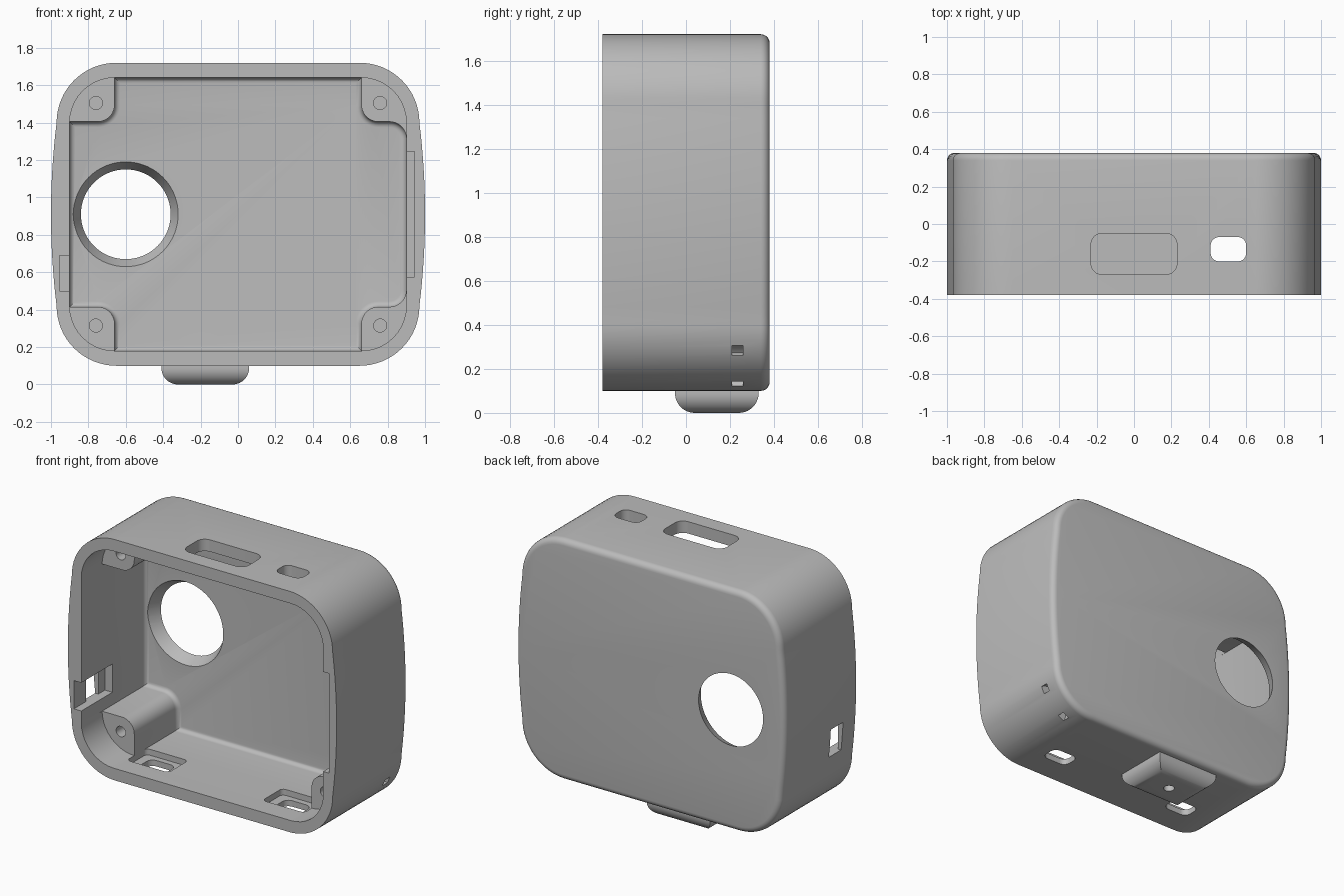
import bpy, bmesh, math
from mathutils import Matrix, Vector

cube = bpy.data.objects.get("Cube")
if cube:
    bpy.data.objects.remove(cube)

MID = 0.91  # height of the case centre line

grey = bpy.data.materials.new("plain grey")
grey.use_nodes = True
GREY = (0.5, 0.5, 0.5, 1)
grey.diffuse_color = GREY
grey.node_tree.nodes["Principled BSDF"].inputs["Base Color"].default_value = GREY


def finish_mesh(name, bm):
    bmesh.ops.recalc_face_normals(bm, faces=bm.faces)
    mesh = bpy.data.meshes.new(name)
    bm.to_mesh(mesh)
    bm.free()
    mesh.materials.append(grey)
    obj = bpy.data.objects.new(name, mesh)
    bpy.context.scene.collection.objects.link(obj)
    return obj


def rounded(corners, steps=10):
    """Outline through (u, v, radius) corners, each replaced by an arc."""
    out = []
    for i, (u, v, r) in enumerate(corners):
        p = Vector((u, v))
        if r == 0:
            out.append(p)
            continue
        a = (Vector(corners[i - 1][:2]) - p).normalized()
        b = (Vector(corners[(i + 1) % len(corners)][:2]) - p).normalized()
        half = a.angle(b) / 2
        centre = p + (a + b).normalized() * r / math.sin(half)
        start = p + a * r / math.tan(half) - centre
        end = p + b * r / math.tan(half) - centre
        sweep = start.angle_signed(end)
        for k in range(steps + 1):
            out.append(centre + Matrix.Rotation(-sweep * k / steps, 2) @ start)
    return out


def rect(u, v, w, h, r=0.0):
    w, h = w / 2, h / 2
    return rounded([(u - w, v - h, r), (u + w, v - h, r),
                    (u + w, v + h, r), (u - w, v + h, r)])


def prism(name, outline, axis, a, b, round_end=0):
    """Extrude an outline along an axis; optionally round the far end."""
    def place(p, d):
        return {"x": (d, p[0], p[1]), "y": (p[0], d, p[1]), "z": (p[0], p[1], d)}[axis]
    bm = bmesh.new()
    near = [bm.verts.new(place(p, a)) for p in outline]
    far = [bm.verts.new(place(p, b)) for p in outline]
    bm.faces.new(near)
    cap = bm.faces.new(far)
    for i in range(len(near)):
        bm.faces.new((near[i - 1], near[i], far[i], far[i - 1]))
    bmesh.ops.recalc_face_normals(bm, faces=bm.faces)
    if round_end:
        bmesh.ops.bevel(bm, geom=list(cap.edges), offset=round_end, segments=5,
                        profile=0.5, affect='EDGES')
    return finish_mesh(name, bm)


def disc(u, v, r, n=32):
    return [(u + r * math.cos(math.tau * k / n), v + r * math.sin(math.tau * k / n))
            for k in range(n)]


def carve(obj, cutters):
    for c in cutters:
        mod = obj.modifiers.new(c.name, 'BOOLEAN')
        mod.operation, mod.solver, mod.object = 'DIFFERENCE', 'EXACT', c
    bpy.context.view_layer.update()
    result = bpy.data.meshes.new_from_object(
        obj.evaluated_get(bpy.context.evaluated_depsgraph_get()))
    obj.modifiers.clear()
    obj.data = result
    for c in cutters:
        bpy.data.objects.remove(c)
    bpy.ops.object.select_all(action='DESELECT')
    obj.select_set(True)
    bpy.context.view_layer.objects.active = obj
    bpy.ops.object.shade_smooth_by_angle(angle=math.radians(30))


# Outer shell: rounded rectangle with gently bowed sides
rise = [MID + 0.49 * k / 8 for k in range(-7, 8)]
side = 0.97
corners = [(-side, 0.1, 0.32), (side, 0.1, 0.32)]
corners += [(side, z, 0) for z in rise]
corners += [(side, 1.72, 0.32), (-side, 1.72, 0.32)]
corners += [(-side, z, 0) for z in reversed(rise)]
outline = []
for p in rounded(corners, 16):
    bow = max(0, 1 - ((p.y - MID) / 0.49) ** 2) * 0.03 if abs(p.x) > 0.9 else 0
    outline.append((p.x + math.copysign(bow, p.x), p.y))
case = prism("camera_case", outline, "y", -0.38, 0.38, 0.04)

# Cavity: open front, then a deeper pocket that leaves four corner posts
cutters = [prism("front_cavity", rect(0, MID, 1.8, 1.46, 0.24), "y", -0.5, -0.16)]
left_half = [(-0.66, 0.73, 0), (-0.66, 0.495, 0.09), (-0.9, 0.495, 0)]
right_half = [(0.9, 0.495, 0.09), (0.66, 0.495, 0.09), (0.66, 0.73, 0)]
upper = left_half[::-1] + right_half[::-1]
upper = [(-0.9, 0.495, 0), (-0.66, 0.495, 0.09), (-0.66, 0.73, 0),
         (0.66, 0.73, 0), (0.66, 0.495, 0.09), (0.9, 0.495, 0.09)]
pocket = [(x, MID + z, r) for x, z, r in upper]
pocket += [(x, MID - z, r) for x, z, r in reversed(upper)]
cutters.append(prism("deep_pocket", rounded(pocket), "y", -0.2, 0.30, 0.03))

# Tapered lens opening
bm = bmesh.new()
bmesh.ops.create_cone(bm, cap_ends=True, segments=72, radius1=0.29, radius2=0.23, depth=0.12,
                      matrix=Matrix.Translation((-0.6, 0.34, MID))
                      @ Matrix.Rotation(-math.pi / 2, 4, 'X'))
cutters.append(finish_mesh("lens_opening", bm))

# Blind screw holes in the posts
for x in (-0.76, 0.76):
    for z in (MID - 0.595, MID + 0.595):
        cutters.append(prism("screw_hole", disc(x, z, 0.035), "y", -0.25, 0.1))

# Button slots in the top, and recessed slots in the floor
cutters.append(prism("large_top_slot", rect(0, -0.16, 0.46, 0.22, 0.06), "z", 1.55, 1.8))
cutters.append(prism("small_top_slot", rect(0.505, -0.135, 0.19, 0.13, 0.045), "z", 1.55, 1.8))
for x in (-0.505, 0.505):
    cutters.append(prism("floor_slot", rect(x, -0.135, 0.19, 0.13, 0.045), "z", 0.05, 0.3))
    cutters.append(prism("floor_recess", rect(x, -0.135, 0.31, 0.21, 0.03), "z", 0.14, 0.3))

# Side window with its inner notch, and the notch in the opposite wall
cutters.append(prism("side_window", rect(-0.185, 0.595, 0.13, 0.19), "x", -1.1, -0.85))
cutters.append(prism("window_notch", rect(-0.25, 0.595, 0.4, 0.19), "x", -0.955, -0.8))
cutters.append(prism("wall_notch", rect(-0.25, MID, 0.5, 0.67), "x", 0.8, 0.945))

# Curved strap tunnel through the lower corner
angles = [math.radians(25 + 10 * k) for k in range(23)]
band = [(0.88 + r * math.cos(t), 0.19 + r * math.sin(t))
        for r, run in ((0.135, angles), (0.085, angles[::-1])) for t in run]
cutters.append(prism("strap_tunnel", band, "y", 0.21, 0.26))
carve(case, cutters)

# Mounting foot: a block whose lower edges are rounded and meet in mitres
bm = bmesh.new()
rings = [(0.0, 0.11)]
rings += [(0.09 * (1 - math.cos(t)), 0.09 * (1 - math.sin(t)))
          for t in [math.pi / 2 * k / 10 for k in range(11)]]
loops = []
for inset, z in rings:
    w, d = 0.235 - inset, 0.19 - inset
    loops.append([bm.verts.new((-0.175 + sx * w, 0.14 + sy * d, z))
                  for sx, sy in ((-1, -1), (1, -1), (1, 1), (-1, 1))])
for a, b in zip(loops, loops[1:]):
    for i in range(4):
        bm.faces.new((a[i - 1], a[i], b[i], b[i - 1]))
bm.faces.new(loops[0])
bm.faces.new(loops[-1])
foot = finish_mesh("mounting_foot", bm)
carve(foot, [prism("foot_hole", disc(-0.175, 0.14, 0.035), "z", -0.05, 0.08)])
